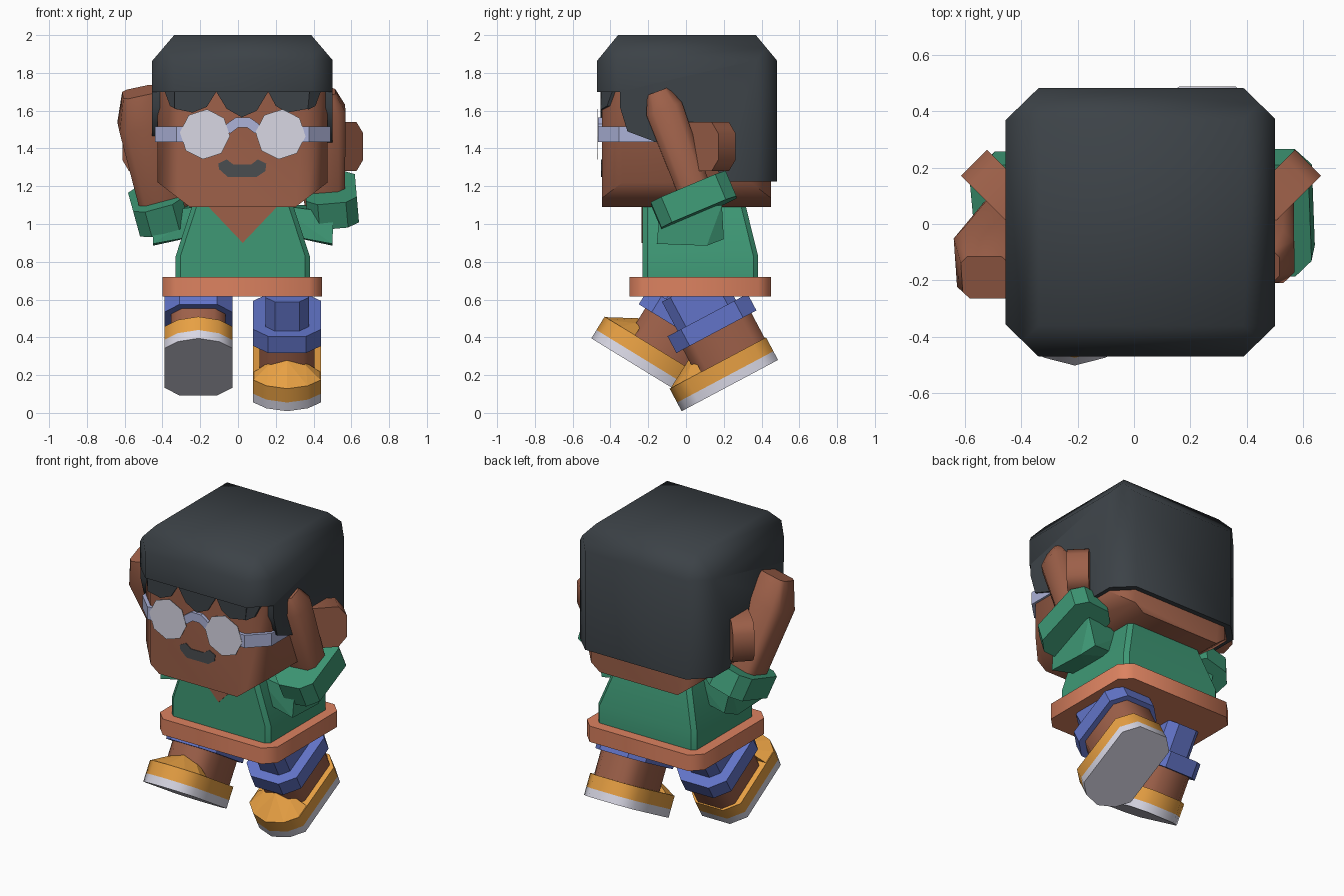
import bpy, bmesh, math
from mathutils import Vector, Matrix

if "Cube" in bpy.data.objects:
    bpy.data.objects.remove(bpy.data.objects["Cube"])

CX = 0.025  # body centre line


def mat(name, r, g, b):
    m = bpy.data.materials.new(name)
    lin = [((c / 255 + 0.055) / 1.055) ** 2.4 for c in (r, g, b)]
    m.diffuse_color = (*lin, 1)
    m.use_nodes = True
    m.node_tree.nodes["Principled BSDF"].inputs["Base Color"].default_value = m.diffuse_color
    return m


SKIN = mat("brown skin", 157, 96, 73)
HAIR = mat("charcoal hair", 60, 66, 71)
GREEN = mat("green shirt", 62, 152, 117)
HEM = mat("terracotta hem", 220, 130, 96)
BLUE = mat("blue trousers", 98, 116, 200)
YELLOW = mat("amber shoe", 237, 164, 69)
PALE = mat("pale grey", 216, 215, 228)
LAVENDER = mat("lavender frame", 172, 178, 216)
MOUTH = mat("mouth grey", 74, 77, 80)


def finish(name, bm, m, matrix=None, smooth=0):
    if matrix:
        bm.transform(matrix)
    bmesh.ops.recalc_face_normals(bm, faces=bm.faces[:])
    me = bpy.data.meshes.new(name)
    bm.to_mesh(me)
    bm.free()
    me.materials.append(m)
    ob = bpy.data.objects.new(name, me)
    bpy.context.collection.objects.link(ob)
    if smooth:
        bpy.ops.object.select_all(action='DESELECT')
        ob.select_set(True)
        bpy.context.view_layer.objects.active = ob
        bpy.ops.object.shade_smooth_by_angle(angle=math.radians(smooth))
    return ob


def hull(name, pts, m, matrix=None, smooth=0):
    bm = bmesh.new()
    for p in pts:
        bm.verts.new(p)
    bmesh.ops.convex_hull(bm, input=bm.verts[:])
    bmesh.ops.dissolve_limit(bm, angle_limit=0.01, verts=bm.verts[:], edges=bm.edges[:])
    return finish(name, bm, m, matrix, smooth)


def prism_bm(profile, axis, a, b):
    """Extrude a 2D profile along an axis from a to b."""
    def place(u, v, t):
        return {'x': (t, u, v), 'y': (u, t, v), 'z': (u, v, t)}[axis]
    bm = bmesh.new()
    face = bm.faces.new([bm.verts.new(place(u, v, a)) for u, v in profile])
    ext = bmesh.ops.extrude_face_region(bm, geom=[face])
    step = Vector(place(0, 0, b - a))
    bmesh.ops.translate(bm, vec=step, verts=[g for g in ext['geom'] if isinstance(g, bmesh.types.BMVert)])
    return bm


def prism(name, profile, axis, a, b, m, matrix=None, smooth=0):
    return finish(name, prism_bm(profile, axis, a, b), m, matrix, smooth)


def octagon(x0, x1, y0, y1, c):
    return [(x0 + c, y0), (x1 - c, y0), (x1, y0 + c), (x1, y1 - c),
            (x1 - c, y1), (x0 + c, y1), (x0, y1 - c), (x0, y0 + c)]


def cut(bm, co, no):
    """Slice off everything beyond a plane and close the opening."""
    r = bmesh.ops.bisect_plane(bm, geom=bm.verts[:] + bm.edges[:] + bm.faces[:],
                               plane_co=co, plane_no=no, clear_outer=True)
    edges = [g for g in r['geom_cut'] if isinstance(g, bmesh.types.BMEdge)]
    bmesh.ops.holes_fill(bm, edges=edges, sides=0)


# Head with clipped lower sides
bm = prism_bm(octagon(-0.425, 0.475, -0.445, 0.45, 0.108), 'z', 1.09, 1.85)
for s in (-1, 1):
    cut(bm, (CX + s * 0.45, 0, 1.22), (s * 0.13, 0, -0.17))
finish("head", bm, SKIN, smooth=60)

# Hair shell: side profile, then bevelled corners and top sides
side = [(-0.36, 2), (-0.47, 1.865), (-0.47, 1.7), (-0.35, 1.7), (-0.35, 1.62), (-0.31, 1.49),
        (-0.15, 1.43), (0.1, 1.4), (0.2, 1.225), (0.482, 1.225), (0.482, 1.865), (0.37, 2)]
bm = prism_bm(side, 'x', -0.455, 0.5)
for s in (-1, 1):
    cut(bm, (CX + s * 0.363, 0, 2), (s * 0.135, 0, 0.115))
    for y in (-0.47, 0.482):
        cut(bm, (CX + s * 0.3625, y, 1.7), (s, math.copysign(1.03, y), 0))
finish("hair", bm, HAIR, smooth=60)

# Jagged fringe, with a tooth folding round each front corner
prism("fringe", [(-0.335, 1.72), (-0.335, 1.61), (-0.24, 1.59), (-0.165, 1.62), (-0.115, 1.7),
                 (-0.06, 1.61), (0.02, 1.565), (0.1, 1.6), (0.16, 1.7), (0.2, 1.625),
                 (0.26, 1.59), (0.37, 1.61), (0.38, 1.72)], 'y', -0.453, -0.43, HAIR)
for s, n in ((-1, "left"), (1, "right")):
    corner = [(0.345, -0.453, 1.72), (0.345, -0.453, 1.605), (0.385, -0.418, 1.625), (0.42, -0.384, 1.72)]
    hull(n + "_corner_fringe", [(CX + s * x, y + d, z) for x, y, z in corner for d in (0, 0.03)], HAIR)

# Ears flared backwards
ear = [(0, 1.28), (0.2, 1.28), (0.25, 1.34), (0.25, 1.48), (0.2, 1.54), (0, 1.54)]
for s, n in ((-1, "left"), (1, "right")):
    turn = Matrix.Translation((CX, 0, 0)) @ Matrix.Diagonal((s, 1, 1, 1)) \
        @ Matrix.Translation((0.415, 0.04, 0)) @ Matrix.Rotation(math.radians(45), 4, 'Z')
    prism(n + "_ear", ear, 'y', -0.065, 0.065, SKIN, turn, smooth=55)

# Glasses: lenses, temples, bridge
for s, n in ((-1, "left"), (1, "right")):
    lens = [(CX + s * 0.2 + 0.133 * math.sin(i * math.pi / 4 + 0.08),
             1.475 + 0.133 * math.cos(i * math.pi / 4 + 0.08)) for i in range(8)]
    prism(n + "_lens", lens, 'y', -0.47, -0.4675, PALE)
    band = [(0.28, -0.467), (0.35, -0.467), (0.464, -0.355), (0.464, 0.1),
            (0.44, 0.1), (0.44, -0.34), (0.34, -0.44), (0.28, -0.44)]
    prism(n + "_temple", [(CX + s * x, y) for x, y in band], 'z', 1.435, 1.517, LAVENDER)
prism("bridge", [(-0.07, 1.49), (-0.06, 1.53), (-0.01, 1.565), (0.06, 1.565), (0.11, 1.53), (0.12, 1.49),
                 (0.09, 1.48), (0.05, 1.51), (0, 1.51), (-0.04, 1.48)], 'y', -0.467, -0.44, LAVENDER)

# Mouth
prism("mouth", [(-0.105, 1.32), (-0.06, 1.342), (-0.025, 1.315), (0.07, 1.315), (0.105, 1.342), (0.15, 1.32),
                (0.145, 1.28), (0.1, 1.25), (-0.055, 1.25), (-0.1, 1.29)], 'y', -0.449, -0.443, MOUTH)

# Shirt, neckline and hem
rings = [(0.7, -0.33, 0.38, 0.382), (0.83, -0.33, 0.38, 0.382), (1.12, -0.235, 0.285, 0.31)]
hull("shirt", [(x, y, z) for z, x0, x1, y1 in rings for x, y in octagon(x0, x1, -0.23, y1, 0.025)],
     GREEN, smooth=30)
prism("neckline", [(-0.165, 1.1), (0.215, 1.1), (CX, 0.9)], 'y', -0.236, -0.228, SKIN)
prism("hem", octagon(-0.4, 0.445, -0.298, 0.45, 0.068), 'z', 0.617, 0.72, HEM, smooth=50)

# Arms: shoulder sleeve, cuff and forearm on each side
shoulder = [(0.18, -0.13, 0.95), (0.18, 0.16, 0.95), (0.18, -0.13, 1.1), (0.18, 0.16, 1.1),
            (0.475, -0.155, 0.895), (0.475, 0.11, 0.885), (0.44, 0.2, 0.92),
            (0.48, -0.14, 1.06), (0.48, 0.19, 1.1)]
arms = [("left", -1, (-0.42, 0.03, 1.085), (-0.25, -0.33, 0.91),
         (-0.385, 0.03, 1.05), (-0.525, -0.19, 1.7), 0.145, 0.13, 0.17),
        ("right", 1, (0.495, 0.04, 1.125), (-0.08, -0.39, 0.92),
         (0.46, 0.08, 1.08), (0.44, -0.15, 1.7), 0.125, 0.1, 0.1)]


def frame(origin, direction):
    z = Vector(direction).normalized()
    x = Vector((0, 1, 0)).cross(z).normalized()
    y = z.cross(x)
    return Matrix.Translation(origin) @ Matrix((x, y, z)).transposed().to_4x4()


for n, s, cuff, up, p, q, w, d, tip in arms:
    hull(n + "_sleeve", [(CX + s * x, y, z) for x, y, z in shoulder], GREEN)
    prism(n + "_cuff", octagon(-0.135, 0.135, -0.215, 0.215, 0.06), 'z', -0.073, 0.073, GREEN, frame(cuff, up))
    axis = Vector(q) - Vector(p)
    ln = axis.length
    pts = []
    for z, k in ((0, 0.85), (ln - tip, 1), (ln, 0.6)):
        pts += [(x, y, z) for x, y in octagon(-w * k, w * k, -d * k, d * k, 0.04 * k)]
    hull(n + "_forearm", pts, SKIN, frame(p, axis), smooth=50)

# Legs in a walking pose, modelled upright and then tilted
foot = [(0, -0.29), (0.11, -0.257), (0.18, -0.19), (0.18, 0.21), (0.1, 0.288),
        (-0.1, 0.288), (-0.18, 0.21), (-0.18, -0.19), (-0.11, -0.257)]
legs = [("left", -0.21, -0.254, 0.243, -31.5), ("right", 0.26, 0.233, 0.145, 28)]
for n, x, y, z, a in legs:
    m = Matrix.Translation((x, y, z)) @ Matrix.Rotation(math.radians(a), 4, 'X')
    prism(n + "_sole", foot, 'z', 0, 0.052, PALE, m, smooth=55)
    prism(n + "_shoe", foot, 'z', 0.052, 0.135, YELLOW, m, smooth=55)
    tongue = [(0, -0.288, 0.133), (0, -0.135, 0.22), (0, -0.1, 0.22)]
    for s in (-1, 1):
        tongue += [(s * 0.108, -0.256, 0.133), (s * 0.178, -0.19, 0.133), (s * 0.178, -0.1, 0.133),
                   (s * 0.1, -0.135, 0.19), (s * 0.1, -0.1, 0.19)]
    hull(n + "_shoe_tongue", tongue, YELLOW, m)
    prism(n + "_calf", octagon(-0.145, 0.145, -0.13, 0.28, 0.06), 'z', 0.1, 0.35, SKIN, m, smooth=50)
    prism(n + "_trouser_cuff", octagon(-0.18, 0.18, -0.17, 0.31, 0.08), 'z', 0.285, 0.385, BLUE, m)
    prism(n + "_trouser_leg", octagon(-0.115, 0.115, -0.11, 0.24, 0.05), 'z', 0.3, 0.56, BLUE, m)
